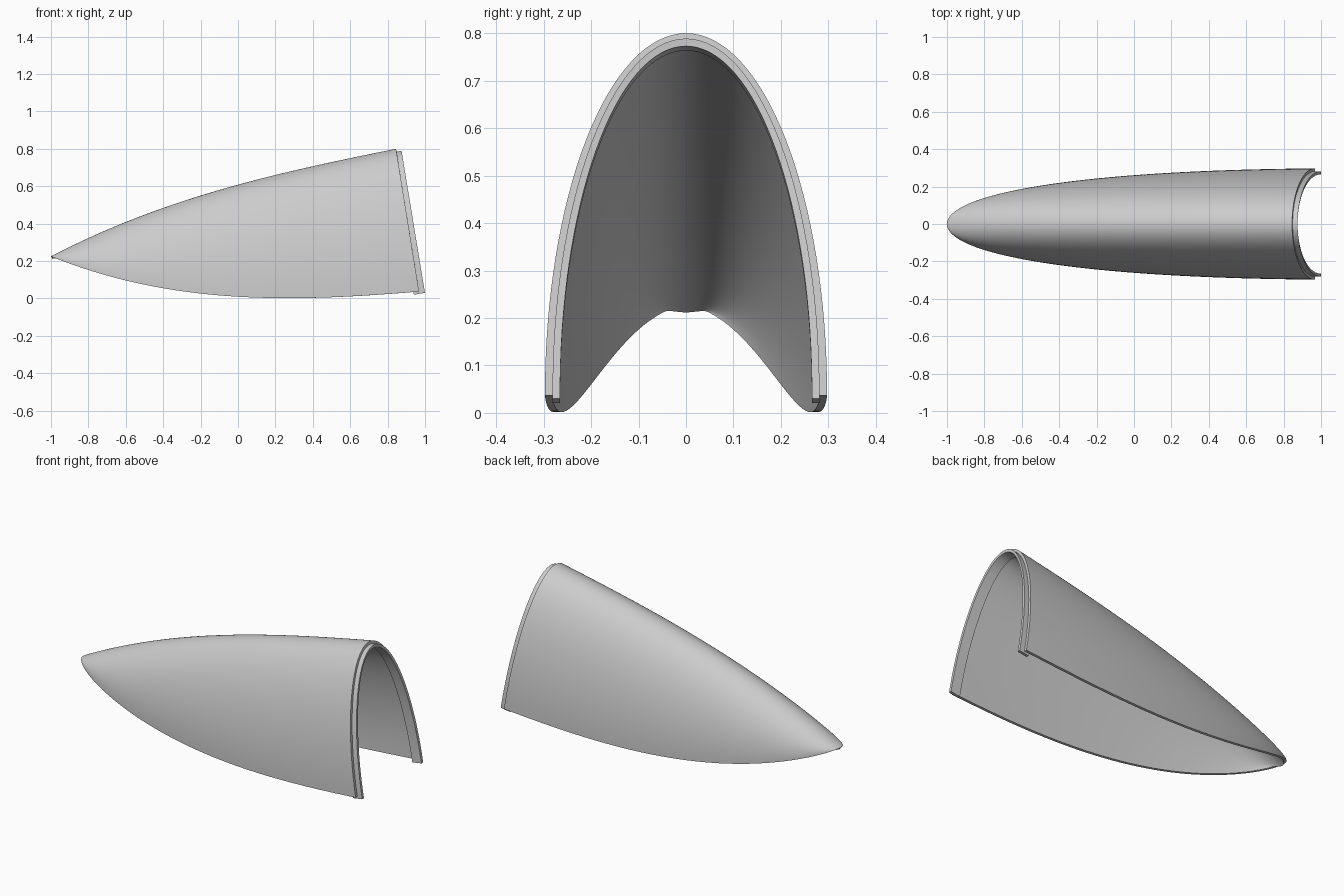
import bpy, bmesh, math
from mathutils import Vector

if "Cube" in bpy.data.objects:
    bpy.data.objects.remove(bpy.data.objects["Cube"])

THICK = 0.016
REAR_NORMAL = Vector((0.987, 0, 0.158))

grey = bpy.data.materials.new("plain grey")
grey.use_nodes = True
grey.diffuse_color = (0.6, 0.6, 0.6, 1)
grey.node_tree.nodes["Principled BSDF"].inputs["Base Color"].default_value = (0.6, 0.6, 0.6, 1)


def arch_point(s, angle, inset=0.0):
    """Point on the hood: s runs nose to rear, angle runs side to side."""
    t = s * s
    half_width = s * (0.472 - 0.084 * s - 0.0907 * t) - inset
    low = 0.225 + t * (-0.80 + t * (0.87 - 0.258 * t))
    top = 0.225 + t * (0.962 + t * (-0.57 + 0.183 * t)) - inset
    x_low, x_top = -1 + 1.968 * t, -1 + 1.845 * t
    rise = math.sin(angle)
    return Vector((x_low + (x_top - x_low) * rise,
                   half_width * math.cos(angle),
                   low + (top - low) * rise))


def bridge(bm, rows, closed=False):
    """Skin a list of vertex rows with quads."""
    for a, b in zip(rows, rows[1:]):
        n = len(a)
        for i in range(n if closed else n - 1):
            j = (i + 1) % n
            bm.faces.new((a[i], a[j], b[j], b[i]))


def finish(bm, name, thickness=0):
    bmesh.ops.remove_doubles(bm, verts=bm.verts, dist=1e-5)
    bmesh.ops.recalc_face_normals(bm, faces=bm.faces)
    if thickness:
        # the open sheet must face outward before it is thickened
        bm.faces.ensure_lookup_table()
        if sum(f.normal.z * f.calc_area() for f in bm.faces) < 0:
            bmesh.ops.reverse_faces(bm, faces=bm.faces)
    mesh = bpy.data.meshes.new(name)
    bm.to_mesh(mesh)
    bm.free()
    mesh.materials.append(grey)
    obj = bpy.data.objects.new(name, mesh)
    bpy.context.collection.objects.link(obj)
    bpy.ops.object.select_all(action='DESELECT')
    obj.select_set(True)
    bpy.context.view_layer.objects.active = obj
    if thickness:
        mod = obj.modifiers.new("thickness", 'SOLIDIFY')
        mod.thickness = thickness
        mod.offset = -1
        bpy.ops.object.modifier_apply(modifier=mod.name)
    bpy.ops.object.shade_smooth_by_angle(angle=math.radians(35))
    return obj


# Tapered arched shell
bm = bmesh.new()
LENGTH, ROUND = 48, 64
rows = [[bm.verts.new(arch_point(i / LENGTH, math.pi * j / ROUND))
         for j in range(ROUND + 1)] for i in range(LENGTH + 1)]
bridge(bm, rows)
finish(bm, "hood_shell", THICK)

# Stepped rim strip, half inside the rear opening and half beyond it
bm = bmesh.new()
section = [(THICK, -0.03), (THICK, 0.03), (2 * THICK, 0.03), (2 * THICK, -0.03)]
overhang = 0.016
rows = []
for j in range(ROUND + 1):
    angle = -overhang + (math.pi + 2 * overhang) * j / ROUND
    rows.append([bm.verts.new(arch_point(1, angle, inset) + REAR_NORMAL * along)
                 for inset, along in section])
bridge(bm, rows, closed=True)
bm.faces.new(rows[0])
bm.faces.new(rows[-1])
finish(bm, "rear_rim")
